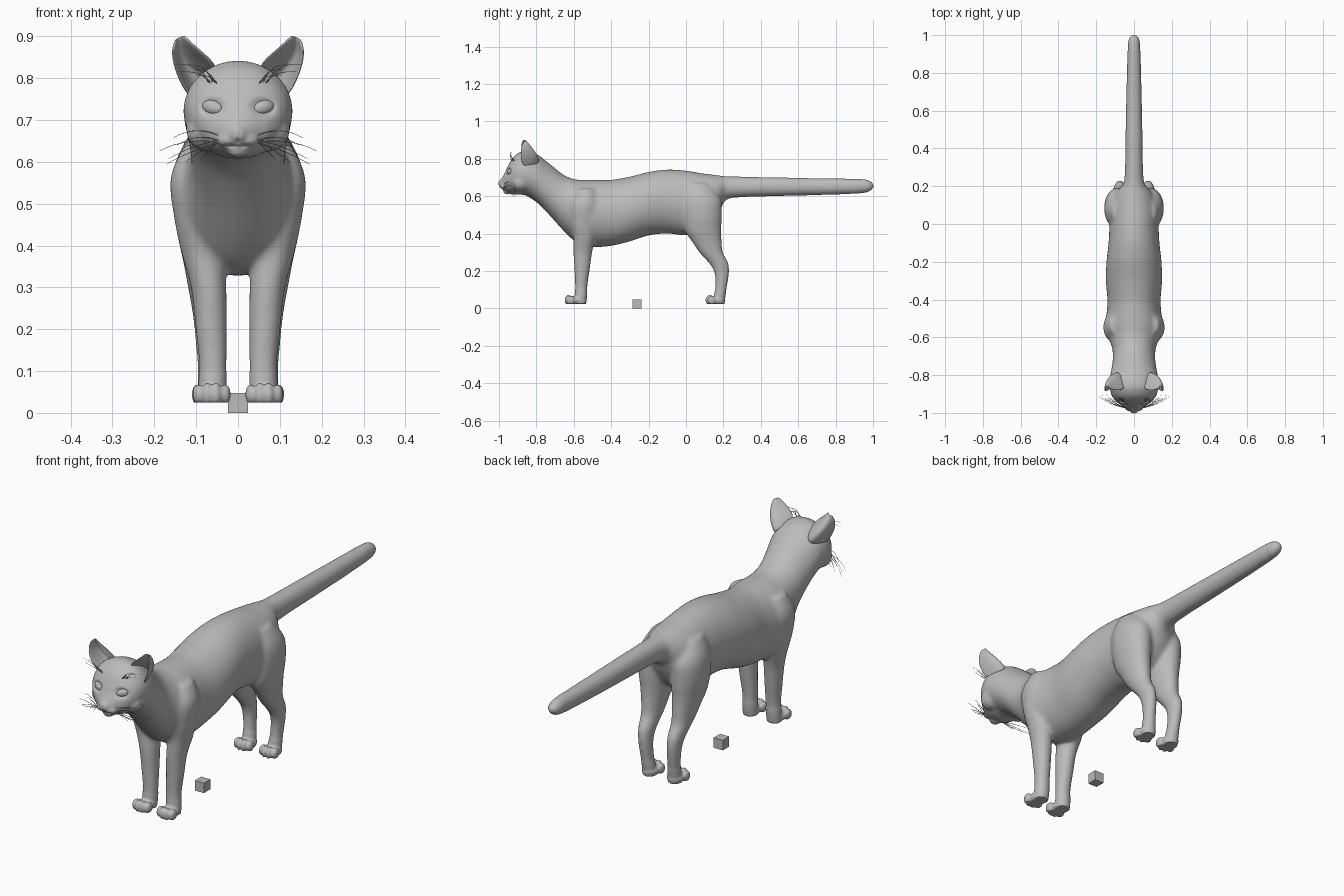
import bpy, bmesh, math, random
from mathutils import Vector, Matrix, Euler

if "Cube" in bpy.data.objects:
    bpy.data.objects.remove(bpy.data.objects["Cube"])

random.seed(4)
grey = bpy.data.materials.new("plain grey")
grey.diffuse_color = (0.5, 0.5, 0.5, 1)
grey.use_nodes = True
grey.node_tree.nodes["Principled BSDF"].inputs["Base Color"].default_value = grey.diffuse_color


def add_object(name, bm):
    bmesh.ops.recalc_face_normals(bm, faces=bm.faces)
    mesh = bpy.data.meshes.new(name)
    bm.to_mesh(mesh)
    bm.free()
    ob = bpy.data.objects.new(name, mesh)
    bpy.context.collection.objects.link(ob)
    mesh.materials.append(grey)
    mesh.shade_smooth()
    return ob


def resample(rows, n=5):
    """Catmull-Rom curve through the rows of numbers."""
    out = []
    for i in range(len(rows) - 1):
        p = [rows[max(0, min(len(rows) - 1, i + k))] for k in (-1, 0, 1, 2)]
        for s in range(n):
            t = s / n
            out.append([0.5 * (2 * b + (c - a) * t + (2 * a - 5 * b + 4 * c - d) * t * t
                               + (3 * b - a - 3 * c + d) * t ** 3) for a, b, c, d in zip(*p)])
    return out + [list(rows[-1])]


def loft(bm, rows, point, sides=36):
    rings = []
    for r in resample(rows):
        rings.append([bm.verts.new(point(r, math.cos(k * math.tau / sides), math.sin(k * math.tau / sides)))
                      for k in range(sides)])
    for a, b in zip(rings, rings[1:]):
        for k in range(sides):
            j = (k + 1) % sides
            bm.faces.new((a[k], a[j], b[j], b[k]))
    bm.faces.new(rings[0][::-1])
    bm.faces.new(rings[-1])


def ball(bm, loc, size, rot=(0, 0, 0)):
    bmesh.ops.create_uvsphere(bm, u_segments=24, v_segments=16, radius=1,
                              matrix=Matrix.LocRotScale(Vector(loc), Euler(rot), Vector(size)))


bm = bmesh.new()

# torso, neck, head and tail in one run: y, top z, bottom z, half width
spine = [(-1.002, .678, .655, .010), (-.985, .697, .638, .032), (-.97, .722, .628, .052),
         (-.955, .755, .62, .076), (-.93, .80, .612, .103), (-.90, .829, .607, .121),
         (-.86, .843, .605, .131), (-.80, .827, .568, .126), (-.75, .79, .52, .117),
         (-.70, .75, .465, .112), (-.65, .712, .41, .118), (-.59, .69, .355, .14),
         (-.53, .688, .33, .152), (-.47, .687, .328, .145), (-.40, .688, .334, .141),
         (-.30, .705, .358, .149), (-.20, .73, .39, .146), (-.10, .743, .40, .135),
         (0, .737, .39, .13), (.08, .724, .41, .128), (.14, .716, .45, .112),
         (.18, .711, .515, .085), (.215, .707, .58, .056), (.30, .705, .594, .048),
         (.50, .701, .60, .045), (.70, .697, .605, .041), (.85, .695, .61, .037),
         (.93, .694, .614, .034), (.975, .685, .624, .028), (.995, .672, .638, .017),
         (1.003, .66, .65, .006)]
loft(bm, spine, lambda r, c, s: (r[3] * c, r[0], (r[1] + r[2]) / 2 + (r[1] - r[2]) / 2 * s))

# legs: z, centre x, centre y, half width, half depth
front_leg = [(.64, .085, -.535, .045, .05), (.56, .100, -.545, .062, .08), (.46, .094, -.55, .058, .07),
             (.38, .084, -.545, .051, .06), (.30, .070, -.552, .043, .051), (.20, .064, -.556, .038, .041),
             (.12, .060, -.56, .034, .034), (.06, .061, -.562, .034, .033), (.02, .062, -.565, .032, .03)]
hind_leg = [(.67, .070, .06, .045, .06), (.59, .083, .08, .070, .105), (.50, .084, .085, .073, .107),
            (.42, .082, .09, .062, .099), (.36, .080, .11, .051, .081), (.30, .078, .134, .042, .064),
            (.25, .076, .17, .035, .055), (.215, .075, .186, .031, .045), (.17, .073, .192, .029, .037),
            (.11, .069, .187, .028, .032), (.06, .066, .179, .030, .031), (.02, .065, .175, .030, .03)]
for side in (-1, 1):
    for leg in (front_leg, hind_leg):
        loft(bm, leg, lambda r, c, s: (side * r[1] + r[3] * c, r[2] + r[4] * s, r[0]), 28)
    # paws with four toes
    for x, y in ((.063, -.62), (.065, .134)):
        ball(bm, (side * x, y + .03, .043), (.038, .047, .024))
        for k in range(4):
            inner = k in (1, 2)
            ball(bm, (side * (x + (k - 1.5) * .0215), y - (.007 if inner else -.003), .044),
                 (.0135, .023, .029 if inner else .025))
    # muzzle pads and cheeks
    ball(bm, (side * .022, -.965, .653), (.029, .027, .021))
    ball(bm, (side * .075, -.885, .675), (.05, .05, .05))
# chin and nose
ball(bm, (0, -.955, .628), (.026, .023, .018))
ball(bm, (0, -.985, .675), (.016, .019, .012))

# fuse everything into one skin
cat = add_object("cat_body", bm)
bpy.context.view_layer.objects.active = cat
cat.select_set(True)
fuse = cat.modifiers.new("fuse", "REMESH")
fuse.mode = "VOXEL"
fuse.voxel_size = 0.005
bpy.ops.object.modifier_apply(modifier=fuse.name)

bm = bmesh.new()
bm.from_mesh(cat.data)
soft = [v for v in bm.verts if v.co.z > .09 and -.90 < v.co.y < .95]
for i in range(22):
    bmesh.ops.smooth_vert(bm, verts=soft, factor=.5, use_axis_x=True, use_axis_y=True, use_axis_z=True)
for i in range(3):
    bmesh.ops.smooth_vert(bm, verts=bm.verts, factor=.5, use_axis_x=True, use_axis_y=True, use_axis_z=True)


def dent(centre, size, push):
    """Push the skin in around a point, on both sides alike."""
    for v in bm.verts:
        p = Vector((abs(v.co.x), v.co.y, v.co.z)) - Vector(centre)
        d = sum((a / b) ** 2 for a, b in zip(p, size))
        if d < 1:
            v.co += Vector(push) * (1 - d) ** 2


dent((.06, -.95, .73), (.042, .05, .030), (0, .014, 0))     # eye sockets
dent((0, -.985, .651), (.007, .03, .014), (0, .010, 0))     # lip cleft
dent((.02, -.975, .638), (.03, .03, .007), (0, .008, 0))    # mouth line
for v in bm.verts:
    v.co.z = max(v.co.z, .025)                              # flat soles
bm.to_mesh(cat.data)
bm.free()
cat.data.materials.clear()
cat.data.materials.append(grey)
cat.data.shade_smooth()

# eyes
bm = bmesh.new()
for side in (-1, 1):
    ball(bm, (side * .061, -.941, .73), (.027, .014, .017), (0, -.25 * side, .45 * side))
add_object("eyes", bm)

# ears: inner edge, back and outer edge from base to tip
ear_rows = [((.050, -.870, .825), (.085, -.785, .785), (.118, -.868, .755)),
            ((.066, -.880, .847), (.112, -.795, .815), (.140, -.885, .795)),
            ((.092, -.882, .868), (.130, -.815, .845), (.154, -.885, .835)),
            ((.115, -.878, .889), (.142, -.838, .873), (.157, -.880, .866)),
            ((.130, -.870, .902), (.141, -.858, .898), (.149, -.870, .892))]
for name, side in (("ear_left", 1), ("ear_right", -1)):
    bm = bmesh.new()
    grid = []
    for a, m, b in ear_rows:
        a, m, b = Vector(a), Vector(m), Vector(b)
        ctrl = 2 * m - (a + b) / 2
        line = []
        for k in range(9):
            t = k / 8
            p = a * (1 - t) ** 2 + ctrl * 2 * t * (1 - t) + b * t * t
            line.append(bm.verts.new((p.x * side, p.y, p.z)))
        grid.append(line)
    for lo, hi in zip(grid, grid[1:]):
        for k in range(8):
            bm.faces.new((lo[k], lo[k + 1], hi[k + 1], hi[k]))
    ear = add_object(name, bm)
    shell = ear.modifiers.new("thickness", "SOLIDIFY")
    shell.thickness = .007
    shell.offset = 0
    sub = ear.modifiers.new("smooth", "SUBSURF")
    sub.levels = sub.render_levels = 2


# whiskers and brow hairs as thin tapered curves
def hairs(name, strands):
    cu = bpy.data.curves.new(name, "CURVE")
    cu.dimensions = "3D"
    cu.bevel_depth = .0014
    cu.bevel_resolution = 1
    for a, m, b in strands:
        for side in (-1, 1):
            sp = cu.splines.new("POLY")
            sp.points.add(8)
            for k in range(9):
                t = k / 8
                p = Vector(a) * (1 - t) ** 2 + Vector(m) * 2 * t * (1 - t) + Vector(b) * t * t
                sp.points[k].co = (p.x * side, p.y, p.z, 1)
                sp.points[k].radius = 1.1 - .8 * t
    cu.materials.append(grey)
    ob = bpy.data.objects.new(name, cu)
    bpy.context.collection.objects.link(ob)


tips = [(.188, .626), (.172, .594), (.166, .607), (.155, .657), (.145, .64), (.125, .60), (.105, .612), (.09, .605)]
hairs("whiskers", [((.032 + .004 * (i % 3), -.975, .645 + .004 * (i % 4)),
                    (x * .65, -.965, z + .035), (x, -.90 - random.random() * .05, z))
                   for i, (x, z) in enumerate(tips)])
brow = [(.15, .833), (.14, .815), (.122, .832), (.105, .82), (.095, .806)]
hairs("brow_hairs", [((.045 + .006 * i, -.915, .775 + .003 * i), (x * .6, -.955, z + .005), (x, -.93, z))
                     for i, (x, z) in enumerate(brow[::-1])])

# small cube on the ground beneath the belly
bm = bmesh.new()
bmesh.ops.create_cube(bm, size=.047, matrix=Matrix.Translation((0, -.262, .0235)))
cube = add_object("ground_cube", bm)
cube.data.shade_flat()
